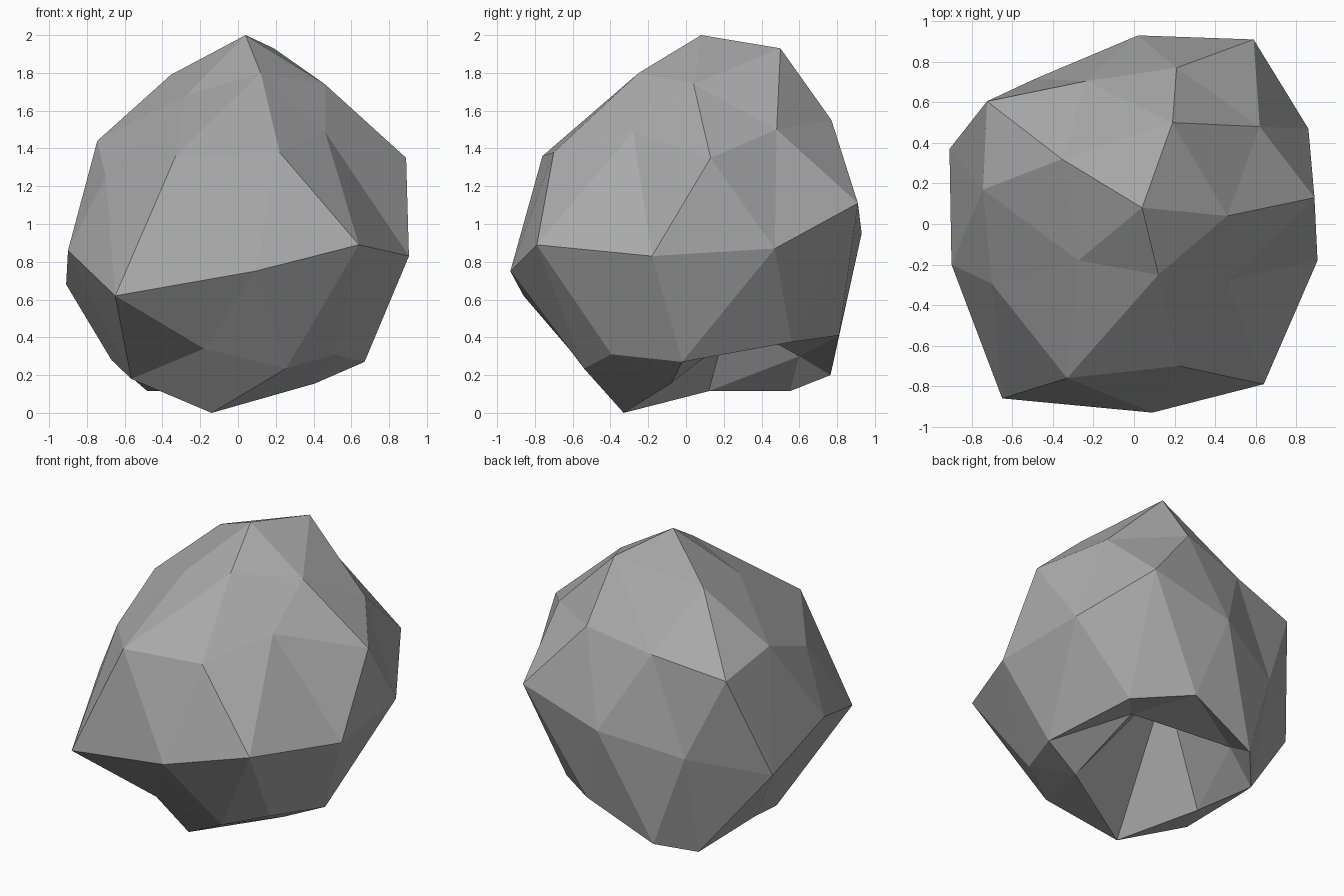
import bpy
import bmesh
from mathutils import Vector

# Remove the default cube only
default_cube = bpy.data.objects.get("Cube")
if default_cube:
    bpy.data.objects.remove(default_cube, do_unlink=True)

CENTRE = Vector((0, 0, 0.98))

# Corner points of the boulder, band by band
crown = [(.04, .08, 2), (.19, .5, 1.93), (.12, -.25, 1.8), (.46, .04, 1.74),
         (-.355, .32, 1.79), (-.275, -.18, 1.68)]
shoulder = [(.21, .77, 1.55), (.62, .48, 1.5), (.89, .13, 1.35), (.46, -.28, 1.49),
            (.22, -.7, 1.38), (-.33, -.76, 1.36), (-.7, -.295, 1.25),
            (-.745, .17, 1.44), (-.725, .605, 1.36), (-.235, .705, 1.45)]
waist = [(.59, .91, 1.11), (.02, .93, .95), (.86, .47, .87), (.905, -.18, .83),
         (.64, -.79, .89), (.09, -.93, .75), (-.65, -.86, .62), (-.9, -.2, .86),
         (-.91, .37, .68), (-.49, .715, .81)]
foot = [(.67, -.02, .27), (.515, -.395, .31), (.255, -.54, .235), (-.18, -.62, .34),
        (-.565, -.165, .18), (-.67, .2, .28)]
hollow_rim = [(.505, .56, .375), (.18, .81, .41), (-.29, .765, .2), (-.48, .55, .115),
              (-.41, .12, .115), (-.14, -.33, 0), (.405, -.08, .155)]

# Hollow under the boulder: where each point starts, and where it is pushed in to
hollow = [((-.1, .5, .2), (-.27, .6, .3)),
          ((.35, .4, .2), (.28, .31, .46)),
          ((-.04, .1, .1), (0, .3, .78))]


def stone_material(name, value):
    """One flat grey colour."""
    material = bpy.data.materials.new(name)
    colour = (value, value, value, 1)
    material.use_nodes = True
    material.diffuse_color = colour
    shader = next(n for n in material.node_tree.nodes if n.type == "BSDF_PRINCIPLED")
    shader.inputs["Base Color"].default_value = colour
    shader.inputs["Roughness"].default_value = 0.9
    return material


def faceted_stone(name, outer, pushed, material):
    """Skin the points as a ball of triangles, then move each to its place."""
    starts = outer + [start for start, end in pushed]
    ends = outer + [end for start, end in pushed]

    bm = bmesh.new()
    corners = [bm.verts.new((Vector(p) - CENTRE).normalized()) for p in starts]
    bmesh.ops.convex_hull(bm, input=corners)
    for corner, place in zip(corners, ends):
        corner.co = place
    bmesh.ops.recalc_face_normals(bm, faces=bm.faces[:])

    mesh = bpy.data.meshes.new(name)
    bm.to_mesh(mesh)
    bm.free()
    mesh.materials.append(material)
    stone = bpy.data.objects.new(name, mesh)
    bpy.context.collection.objects.link(stone)
    return stone


# Boulder
faceted_stone("boulder", crown + shoulder + waist + foot + hollow_rim, hollow,
              stone_material("stone grey", 0.4))
